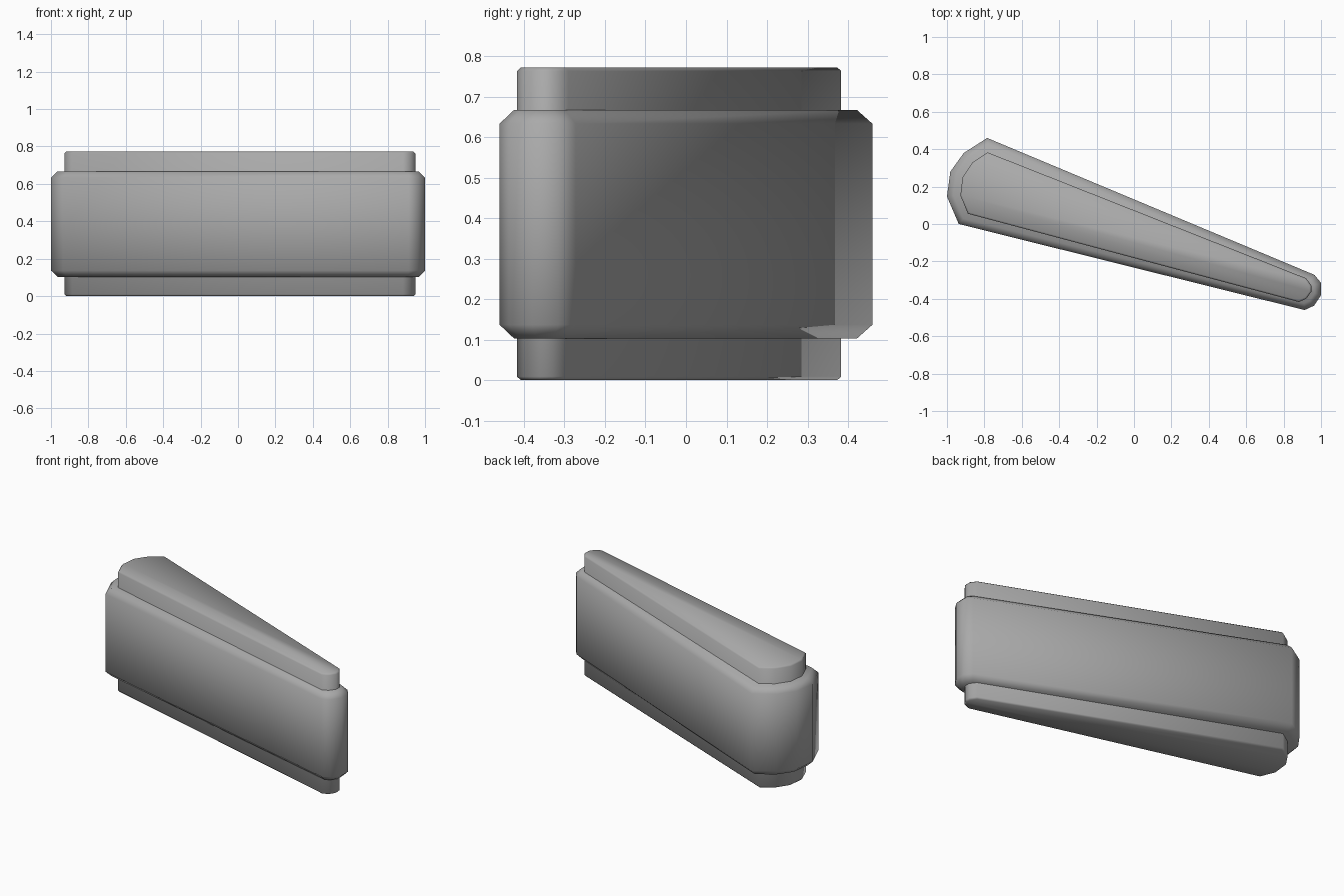
import bpy, bmesh, math

if "Cube" in bpy.data.objects:
    bpy.data.objects.remove(bpy.data.objects["Cube"])

# Tapered outlines seen from above, counter-clockwise
BODY = [(-0.785, 0.46), (-0.91, 0.38), (-0.982, 0.28), (-1.0, 0.147), (-0.937, 0.0),
        (0.912, -0.46), (0.962, -0.437), (1.0, -0.38), (1.0, -0.315), (0.965, -0.272)]
CORE = [(-0.783, 0.383), (-0.863, 0.33), (-0.917, 0.25), (-0.928, 0.152), (-0.888, 0.055),
        (0.882, -0.417), (0.922, -0.399), (0.948, -0.362), (0.948, -0.328), (0.92, -0.29)]

# Dark grey surface
grey = bpy.data.materials.new("dark_grey")
grey.diffuse_color = (0.4, 0.4, 0.4, 1.0)
grey.use_nodes = True
grey.node_tree.nodes["Principled BSDF"].inputs["Base Color"].default_value = grey.diffuse_color


def bevelled_prism(name, outline, z0, z1, bevel):
    """Extrude an outline and chamfer its top and bottom rims."""
    bm = bmesh.new()
    base = bm.faces.new([bm.verts.new((x, y, z0)) for x, y in outline])
    ext = bmesh.ops.extrude_face_region(bm, geom=[base], use_keep_orig=True)
    for v in ext["geom"]:
        if isinstance(v, bmesh.types.BMVert):
            v.co.z = z1
    bmesh.ops.recalc_face_normals(bm, faces=bm.faces[:])
    rims = [e for e in bm.edges if abs(e.verts[0].co.z - e.verts[1].co.z) < 1e-5]
    bmesh.ops.bevel(bm, geom=rims, offset=bevel, segments=1, profile=0.5, affect='EDGES')
    bmesh.ops.recalc_face_normals(bm, faces=bm.faces[:])
    mesh = bpy.data.meshes.new(name)
    bm.to_mesh(mesh)
    bm.free()
    mesh.materials.append(grey)
    obj = bpy.data.objects.new(name, mesh)
    bpy.context.collection.objects.link(obj)
    bpy.ops.object.select_all(action='DESELECT')
    obj.select_set(True)
    bpy.context.view_layer.objects.active = obj
    bpy.ops.object.shade_smooth_by_angle(angle=math.radians(60))
    return obj


# Wide middle block, and the narrower core showing above and below it
bevelled_prism("outer_block", BODY, 0.103, 0.667, 0.034)
bevelled_prism("inner_core", CORE, 0.0, 0.772, 0.009)
